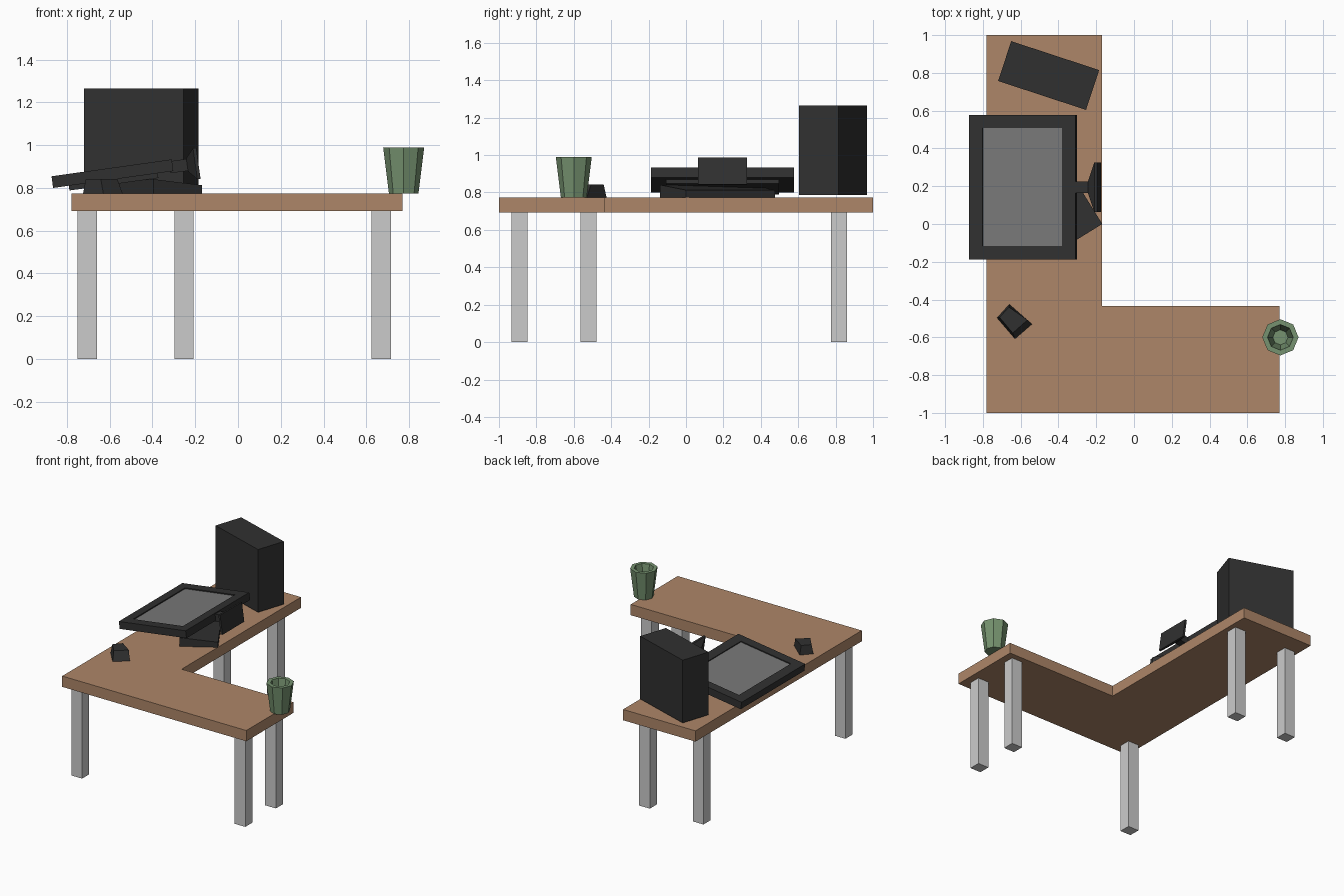
import bpy, bmesh
from math import radians, cos, sin, pi
from mathutils import Matrix, Vector

if "Cube" in bpy.data.objects:
    bpy.data.objects.remove(bpy.data.objects["Cube"])


def mat(name, rgb):
    m = bpy.data.materials.new(name)
    m.diffuse_color = (*rgb, 1)
    m.use_nodes = True
    m.node_tree.nodes["Principled BSDF"].inputs["Base Color"].default_value = m.diffuse_color
    return m


WOOD = mat("wood", (0.42, 0.24, 0.14))
DARK = mat("dark_plastic", (0.03, 0.03, 0.03))
GLASS = mat("screen_grey", (0.19, 0.19, 0.19))
GREEN = mat("green_pot", (0.18, 0.29, 0.16))


def loft(name, rings, material=None, matrix=None):
    """Solid skinned through matching rings of 3D points, capped at both ends."""
    bm = bmesh.new()
    loops = [[bm.verts.new(p) for p in r] for r in rings]
    n = len(rings[0])
    for a, b in zip(loops, loops[1:]):
        for i in range(n):
            j = (i + 1) % n
            bm.faces.new((a[i], a[j], b[j], b[i]))
    bm.faces.new(loops[0][::-1])
    bm.faces.new(loops[-1])
    bmesh.ops.recalc_face_normals(bm, faces=bm.faces)
    me = bpy.data.meshes.new(name)
    bm.to_mesh(me)
    bm.free()
    ob = bpy.data.objects.new(name, me)
    bpy.context.collection.objects.link(ob)
    if material:
        me.materials.append(material)
    if matrix:
        ob.matrix_world = matrix
    return ob


def at_z(pts, z):
    return [(x, y, z) for x, y in pts]


def rect(hx, hy, cx=0, cy=0):
    return [(cx - hx, cy - hy), (cx + hx, cy - hy), (cx + hx, cy + hy), (cx - hx, cy + hy)]


def prism(name, pts, z0, z1, material=None, matrix=None):
    return loft(name, [at_z(pts, z0), at_z(pts, z1)], material, matrix)


# L-shaped desk top and its five legs
prism("desk_top", [(-0.78, -1), (0.77, -1), (0.77, -0.435), (-0.17, -0.435), (-0.17, 1), (-0.78, 1)],
      0.692, 0.774, WOOD)
for i, (x, y) in enumerate([(-0.705, -0.89), (0.67, -0.89), (0.67, -0.522), (-0.705, 0.818), (-0.253, 0.818)]):
    prism(f"leg_{i + 1}", rect(0.045, 0.043, x, y), 0, 0.692)

# Computer tower, turned on the desk
prism("computer_tower", rect(0.245, 0.111), 0.787, 1.265, DARK,
      Matrix.Translation((-0.452, 0.786, 0)) @ Matrix.Rotation(radians(-18.2), 4, 'Z'))

# Monitor lying on its back, tilted about y
tilt = Matrix.Translation((-0.5875, 0.195, 0.867)) @ Matrix.Rotation(radians(-8), 4, 'Y')
outer, inner = rect(0.284, 0.3825), rect(0.212, 0.312)
frame = loft("monitor_frame", [at_z(outer, -0.0275), at_z(outer, 0.0275),
                               at_z(inner, 0.0275), at_z(inner, 0.02)], DARK, tilt)
frame.data.materials.append(GLASS)
frame.data.polygons[-1].material_index = 1
prism("monitor_back", rect(0.21, 0.302), -0.05, -0.0275, DARK, tilt)


# Stand: neck, then a foot flaring out to a wide base
def upright(x, hy, hz):
    return [(x, y, z - 0.008) for y, z in rect(hy, hz)]


loft("monitor_neck", [upright(0.27, 0.03, 0.028), upright(0.355, 0.03, 0.028)], DARK, tilt)
loft("monitor_foot", [upright(0.352, 0.035, 0.032), upright(0.39, 0.131, 0.073),
                      upright(0.405, 0.131, 0.073)], DARK, tilt)

# Keyboard wedge, higher along its rear edge
c, u, v = Vector((-0.168, 0)), Vector((-0.227, -0.14)), Vector((-0.294, 0.476))
base = [c, c + u, c + u + v, c + v]
loft("keyboard", [at_z(base, 0.774),
                  [(p.x, p.y, z) for p, z in zip(base, (0.813, 0.841, 0.841, 0.813))]], DARK)

# Mouse with a sloping front
loft("mouse", [at_z([(-0.66, -0.425), (-0.725, -0.497), (-0.63, -0.608), (-0.54, -0.53)], 0.774),
               at_z([(-0.662, -0.44), (-0.712, -0.494), (-0.642, -0.577), (-0.564, -0.508)], 0.842)], DARK)


# Eight-sided tapered pot, hollow
def octagon(r, z):
    return [(0.775 + r * cos(i * pi / 4), -0.6 + r * sin(i * pi / 4), z) for i in range(8)]


loft("plant_pot", [octagon(0.069, 0.774), octagon(0.096, 0.99), octagon(0.068, 0.99), octagon(0.04, 0.82)], GREEN)
